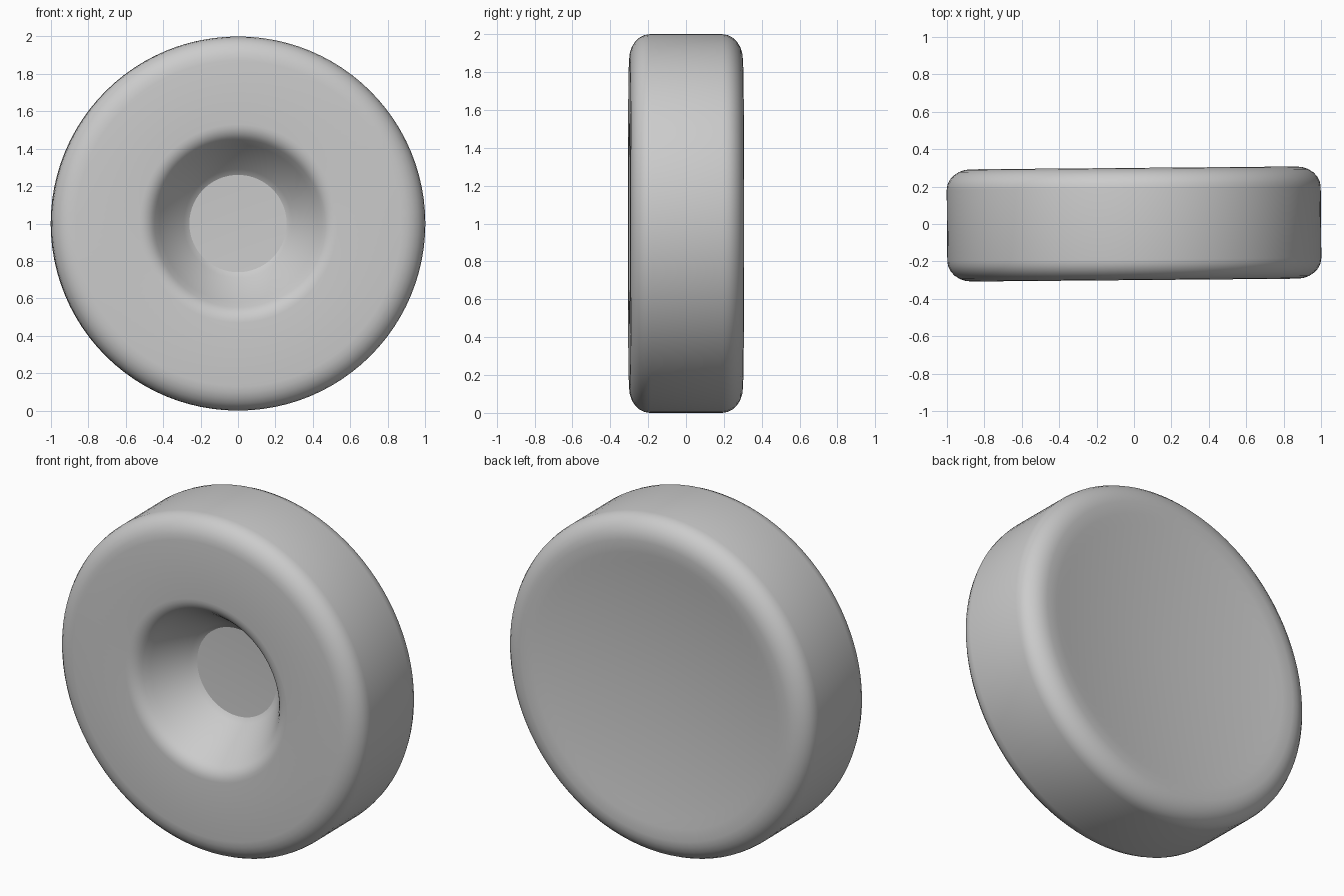
import bpy
import bmesh
from math import radians, sin, cos, tau
from mathutils import Matrix

cube = bpy.data.objects.get("Cube")
if cube:
    bpy.data.objects.remove(cube, do_unlink=True)

SIDES = 96

grey = bpy.data.materials.new("plain_grey")
grey.use_nodes = True
colour = (0.6, 0.6, 0.6, 1)
grey.diffuse_color = colour
grey.node_tree.nodes["Principled BSDF"].inputs["Base Color"].default_value = colour


def arc(r, y, size_r, size_y, start, end, steps=6):
    """Points of an elliptical corner in the (radius, depth) plane."""
    angles = [radians(start + (end - start) * i / steps) for i in range(steps + 1)]
    return [(r + size_r * cos(a), y + size_y * sin(a)) for a in angles]


def lathe(name, profile):
    """Turn a (radius, depth) profile around the y axis; both ends lie on the axis."""
    bm = bmesh.new()
    verts = [bm.verts.new((r, y, 0)) for r, y in profile]
    edges = [bm.edges.new(pair) for pair in zip(verts, verts[1:])]
    bmesh.ops.spin(bm, geom=verts + edges, cent=(0, 0, 0), axis=(0, 1, 0),
                   angle=tau, steps=SIDES, use_duplicate=False)
    bmesh.ops.remove_doubles(bm, verts=bm.verts, dist=0.0005)
    bmesh.ops.recalc_face_normals(bm, faces=bm.faces)
    # the wheel leans a touch about its upright axis
    bm.transform(Matrix.Translation((0, 0, 1)) @ Matrix.Rotation(radians(0.5), 4, 'Z'))
    mesh = bpy.data.meshes.new(name)
    bm.to_mesh(mesh)
    bm.free()
    mesh.materials.append(grey)
    obj = bpy.data.objects.new(name, mesh)
    bpy.context.collection.objects.link(obj)
    bpy.ops.object.select_all(action='DESELECT')
    obj.select_set(True)
    bpy.context.view_layer.objects.active = obj
    bpy.ops.object.shade_smooth_by_angle(angle=radians(30))
    return obj


# Front hub recess: floor, sloping wall, rounded mouth
profile = [(0, 0), (0.26, -0.01), (0.29, -0.03), (0.42, -0.22)]
profile += arc(0.53, -0.2, 0.1, 0.1, 215, 270, 5)
# Front face and rounded shoulder into the tread
profile += arc(0.87, -0.19, 0.13, 0.11, -90, 0)
# Tread, rear shoulder and shallow rear dish
profile += arc(0.87, 0.19, 0.13, 0.11, 0, 90)
profile += [(0.8, 0.295), (0.74, 0.285), (0, 0.22)]

lathe("wheel", profile)
